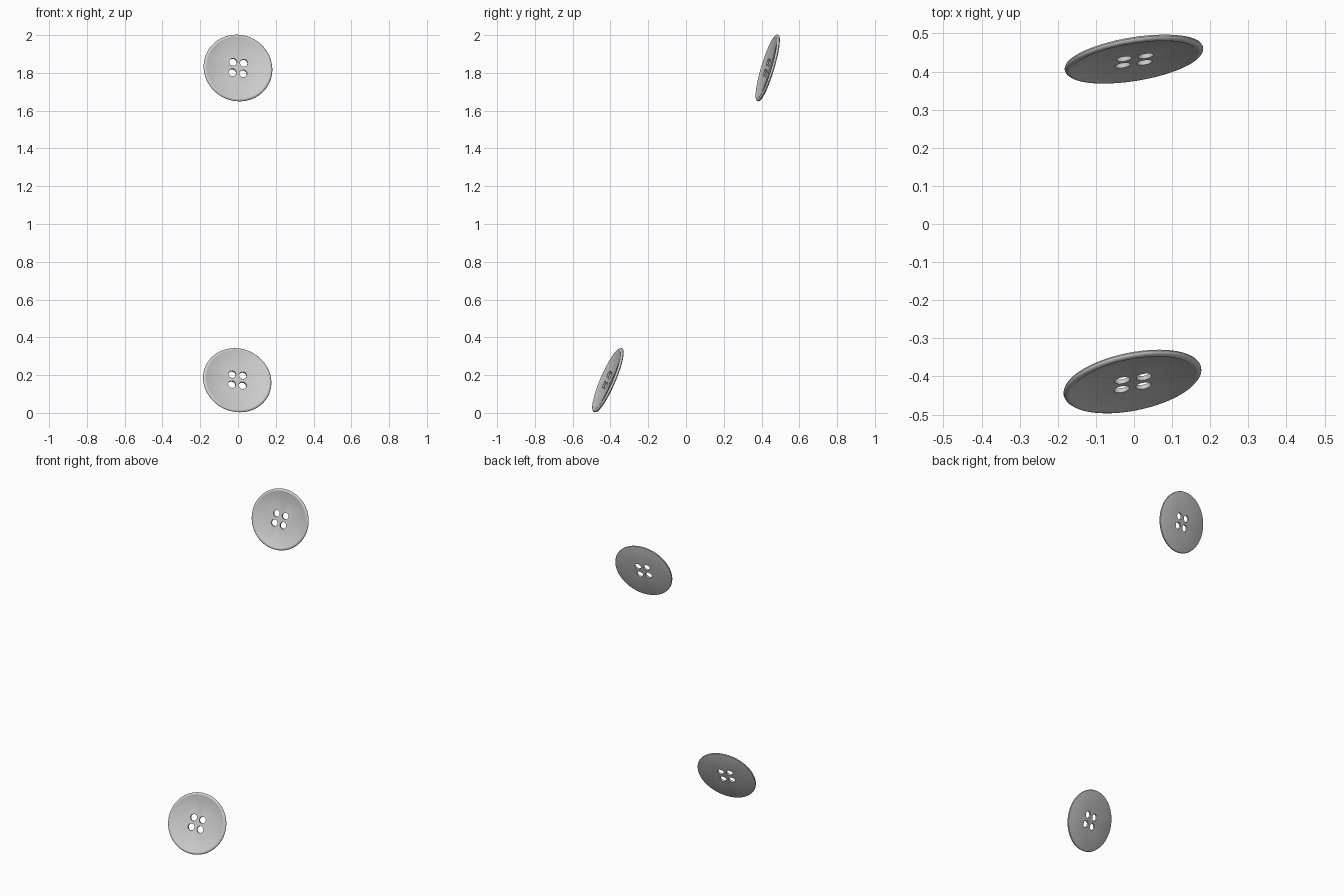
import bpy, bmesh, math
from mathutils import Vector, Matrix

if "Cube" in bpy.data.objects:
    bpy.data.objects.remove(bpy.data.objects["Cube"])


def lathe(name, profile, segments):
    """Spin an (r, z) profile around local z; end radii of 0 become poles."""
    bm = bmesh.new()
    rings = []
    for r, z in profile:
        if r == 0:
            rings.append([bm.verts.new((0, 0, z))] * segments)
        else:
            rings.append([bm.verts.new((r * math.cos(2 * math.pi * i / segments),
                                        r * math.sin(2 * math.pi * i / segments), z))
                          for i in range(segments)])
    for a, b in zip(rings, rings[1:]):
        for i in range(segments):
            j = (i + 1) % segments
            bm.faces.new(list(dict.fromkeys((a[i], a[j], b[j], b[i]))))
    bmesh.ops.recalc_face_normals(bm, faces=bm.faces)
    mesh = bpy.data.meshes.new(name)
    bm.to_mesh(mesh)
    bm.free()
    obj = bpy.data.objects.new(name, mesh)
    bpy.context.collection.objects.link(obj)
    return obj


def frame(centre, normal, roll_slope):
    """Placement matrix: local z along the normal, local x close to world x."""
    n = Vector(normal).normalized()
    x = Vector((1, 0, roll_slope))
    x.y = -(n.x * x.x + n.z * x.z) / n.y
    x.normalize()
    y = n.cross(x)
    m = Matrix((x, y, n)).transposed().to_4x4()
    m.translation = Vector(centre)
    return m


def button(name, centre, normal, roll_slope):
    # thin disc with a softly rounded rim
    profile = [(0, 0.005), (0.163, 0.005), (0.167, 0.0075), (0.173, 0.0085),
               (0.179, 0.007), (0.183, 0.003), (0.184, -0.001),
               (0.182, -0.005), (0.176, -0.007), (0, -0.007)]
    disc = lathe(name, profile, 64)
    # four thread holes
    for sx in (-1, 1):
        for sy in (-1, 1):
            hole = lathe(name + "_hole_cutter",
                         [(0, 0.03), (0.0205, 0.03), (0.0205, -0.03), (0, -0.03)], 24)
            hole.location = (sx * 0.029, sy * 0.029, 0)
            bpy.context.view_layer.update()
            mod = disc.modifiers.new("thread_hole", 'BOOLEAN')
            mod.object = hole
            mod.solver = 'EXACT'
            bpy.context.view_layer.objects.active = disc
            bpy.ops.object.modifier_apply(modifier=mod.name)
            bpy.data.objects.remove(hole)
    bpy.ops.object.select_all(action='DESELECT')
    disc.select_set(True)
    bpy.ops.object.shade_smooth_by_angle(angle=math.radians(35))
    disc.matrix_world = frame(centre, normal, roll_slope)


button("upper_button", (0.0, 0.433, 1.826), (0.155, -0.946, 0.285), -0.1)
button("lower_button", (-0.004, -0.413, 0.173), (0.185, -0.90, 0.39), -0.1)
